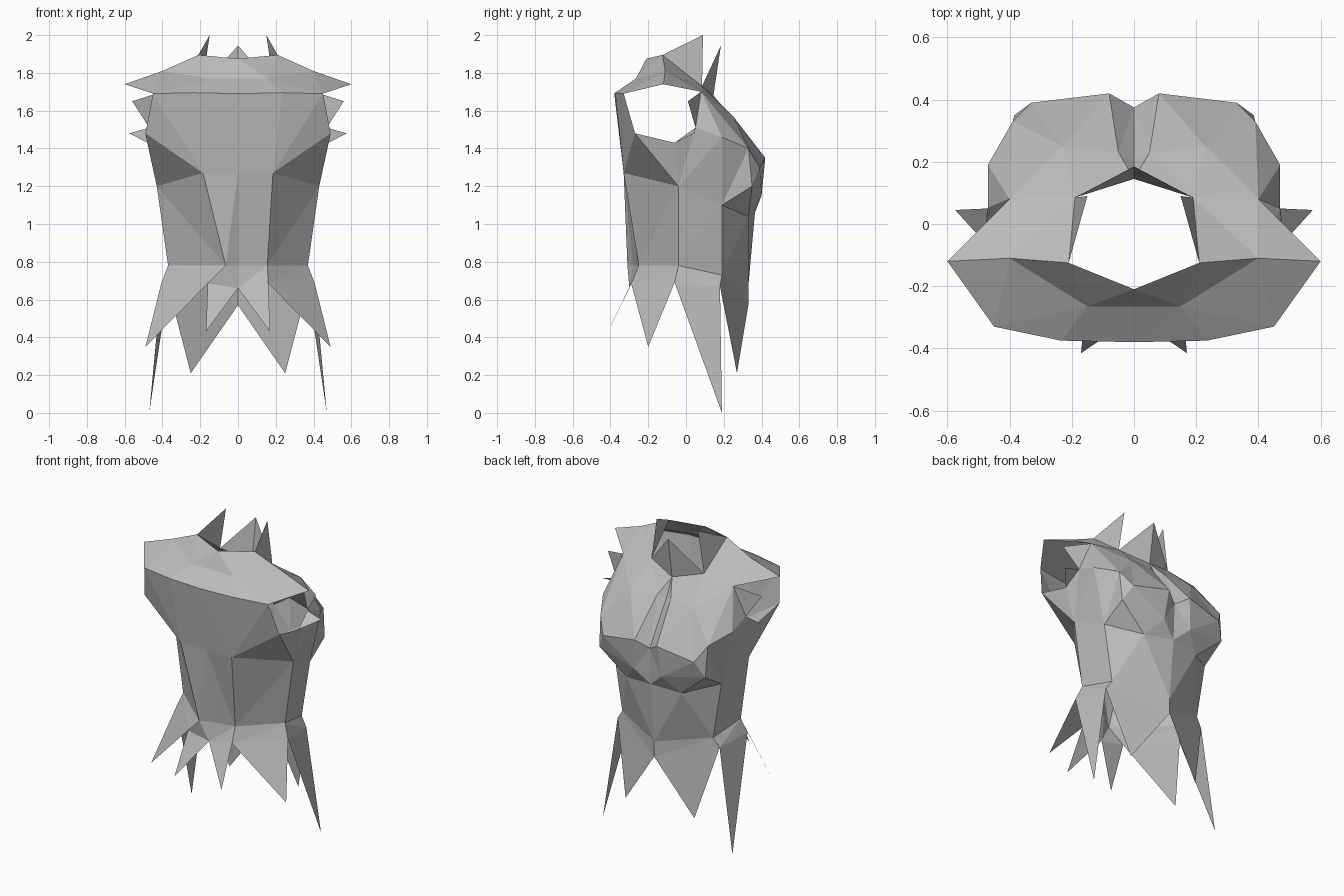
import bpy
import bmesh
from mathutils import Vector

cube = bpy.data.objects.get("Cube")
if cube:
    bpy.data.objects.remove(cube, do_unlink=True)

grey = bpy.data.materials.new("plain grey")
grey.use_nodes = True
tone = (0.5, 0.5, 0.5, 1)
grey.diffuse_color = tone
grey.node_tree.nodes["Principled BSDF"].inputs["Base Color"].default_value = tone


def stitch(lower, upper):
    """Triangles between two point rows, always taking the shorter diagonal."""
    faces, i, j = [], 0, 0
    while i < len(lower) - 1 or j < len(upper) - 1:
        step_low = (lower[i + 1] - upper[j]).length if i < len(lower) - 1 else 99
        step_up = (lower[i] - upper[j + 1]).length if j < len(upper) - 1 else 99
        if step_low < step_up:
            faces.append((lower[i], lower[i + 1], upper[j]))
            i += 1
        else:
            faces.append((lower[i], upper[j + 1], upper[j]))
            j += 1
    return faces


def loft(*rows):
    faces = []
    for lower, upper in zip(rows, rows[1:]):
        faces += stitch(lower, upper)
    return faces


def place(point, side):
    """Mirror a point; the front waist corners sit slightly askew."""
    p = Vector((point.x * side, point.y, point.z))
    if point == waist_front:
        p += Vector((0.045, 0.03 * side, 0))
    return p


def build(name, faces):
    """Make one flat-shaded part from half its faces plus their mirror."""
    bm = bmesh.new()
    for side in (1, -1):
        for face in faces:
            pts = [place(p, side) for p in face]
            normal = (pts[1] - pts[0]).cross(pts[2] - pts[0])
            if normal.length < 1e-6:
                continue
            outward = sum(pts, Vector()) / 3 - Vector((0, 0, 1.1))
            if normal.dot(outward) < 0:
                pts.reverse()
            bm.faces.new([bm.verts.new(p) for p in pts])
    bmesh.ops.remove_doubles(bm, verts=bm.verts, dist=0.001)
    mesh = bpy.data.meshes.new(name)
    bm.to_mesh(mesh)
    bm.free()
    mesh.materials.append(grey)
    bpy.context.collection.objects.link(bpy.data.objects.new(name, mesh))


def P(x, y, z):
    return Vector((x, y, z))


# Landmarks of the waist and belly, front to back
waist_mid = P(0.04, -0.28, 0.78)
waist_mid.x = 0
waist_front = P(0.11, -0.28, 0.78)
waist_side = P(0.37, -0.04, 0.78)
waist_hip = P(0.33, 0.19, 0.73)
waist_back = P(0, 0.33, 0.67)
belly_mid = P(0, -0.33, 1.27)
belly_front = P(0.185, -0.33, 1.27)
belly_side = P(0.43, -0.04, 1.2)
belly_hip = P(0.39, 0.19, 1.1)
belly_back = P(0, 0.365, 1.06)

# Chest, armhole and shoulder landmarks
chest_mid = P(0, -0.38, 1.69)
chest_front = P(0.235, -0.375, 1.695)
chest_arm = P(0.45, -0.33, 1.69)
arm_front = P(0.49, -0.27, 1.48)
arm_low = P(0.48, -0.06, 1.43)
arm_back = P(0.47, 0.05, 1.51)
arm_top = P(0.4, 0.08, 1.7)
shoulder_tip = P(0.6, -0.12, 1.74)
shoulder_mid = P(0.4, -0.11, 1.81)

# Neck landmarks
neck_front = P(0, -0.21, 1.875)
neck_side = P(0.21, -0.125, 1.895)
neck_back = P(0.19, 0.085, 1.73)
nape = P(0, 0.145, 1.68)
throat_mid = P(0, -0.265, 1.77)
throat_side = P(0.15, -0.265, 1.77)

# Shoulder blade landmarks
blade_side = P(0.47, 0.19, 1.46)
blade = P(0.39, 0.33, 1.4)
blade_low = P(0.385, 0.35, 1.2)

# Front panel from waist to chest
build("front_panel", loft(
    [waist_mid, waist_front],
    [belly_mid, belly_front],
    [chest_mid, chest_front, chest_arm]))

# Side panels: waist band, then the part below the armhole
build("side_panels",
      loft([waist_front, waist_side, waist_hip],
           [belly_front, belly_side, belly_hip])
      + [(belly_front, arm_front, chest_arm),
         (belly_front, belly_side, arm_front),
         (belly_side, arm_low, arm_front)]
      + loft([belly_side, belly_hip],
             [arm_low, arm_back, blade_side, blade, blade_low])
      + [(blade_side, blade, arm_top), (blade_side, arm_back, arm_top)])

# Back panel with two bulges and a centre valley
build("back_panel", loft(
    [waist_hip, waist_back],
    [belly_hip, P(0.2, 0.33, 1.04), belly_back],
    [blade_low, P(0.1, 0.4, 1.15), P(0, 0.37, 1.14)],
    [blade, P(0.33, 0.39, 1.3), P(0.08, 0.42, 1.35), P(0, 0.375, 1.3)],
    [arm_top, P(0.23, 0.25, 1.57), P(0.05, 0.23, 1.58), P(0, 0.2, 1.57)],
    [arm_top, neck_back, nape]))

# Yoke over the chest and shoulders
build("shoulder_yoke",
      loft([chest_mid, chest_front, chest_arm, shoulder_tip],
           [throat_mid, throat_side, shoulder_mid, shoulder_tip])
      + loft([throat_mid, throat_side, shoulder_mid], [neck_front, neck_side])
      + loft([shoulder_tip, shoulder_mid, neck_side], [arm_top, neck_back]))

# Pointed tufts around the collar and behind the arms
build("collar_tufts", [
    (neck_side, P(0.15, 0.09, 2), neck_back),
    (neck_back, P(0, 0.185, 1.945), nape)])
build("arm_tufts", [
    (arm_top, P(0.56, 0.01, 1.65), arm_back),
    (arm_back, P(0.575, 0.045, 1.48), arm_low)])

# Ragged hem: a short band, then one tooth between each pair of notches
notches = [P(0, -0.3, 0.66), P(0.16, -0.29, 0.685), P(0.405, -0.06, 0.69),
           P(0.37, 0.18, 0.67), P(0, 0.33, 0.57)]
tips = [P(0.17, -0.415, 0.43), P(0.49, -0.2, 0.35),
        P(0.47, 0.19, 0), P(0.25, 0.27, 0.21)]
build("ragged_hem",
      loft(notches, [waist_mid, waist_front, waist_side, waist_hip, waist_back])
      + list(zip(notches, notches[1:], tips)))
